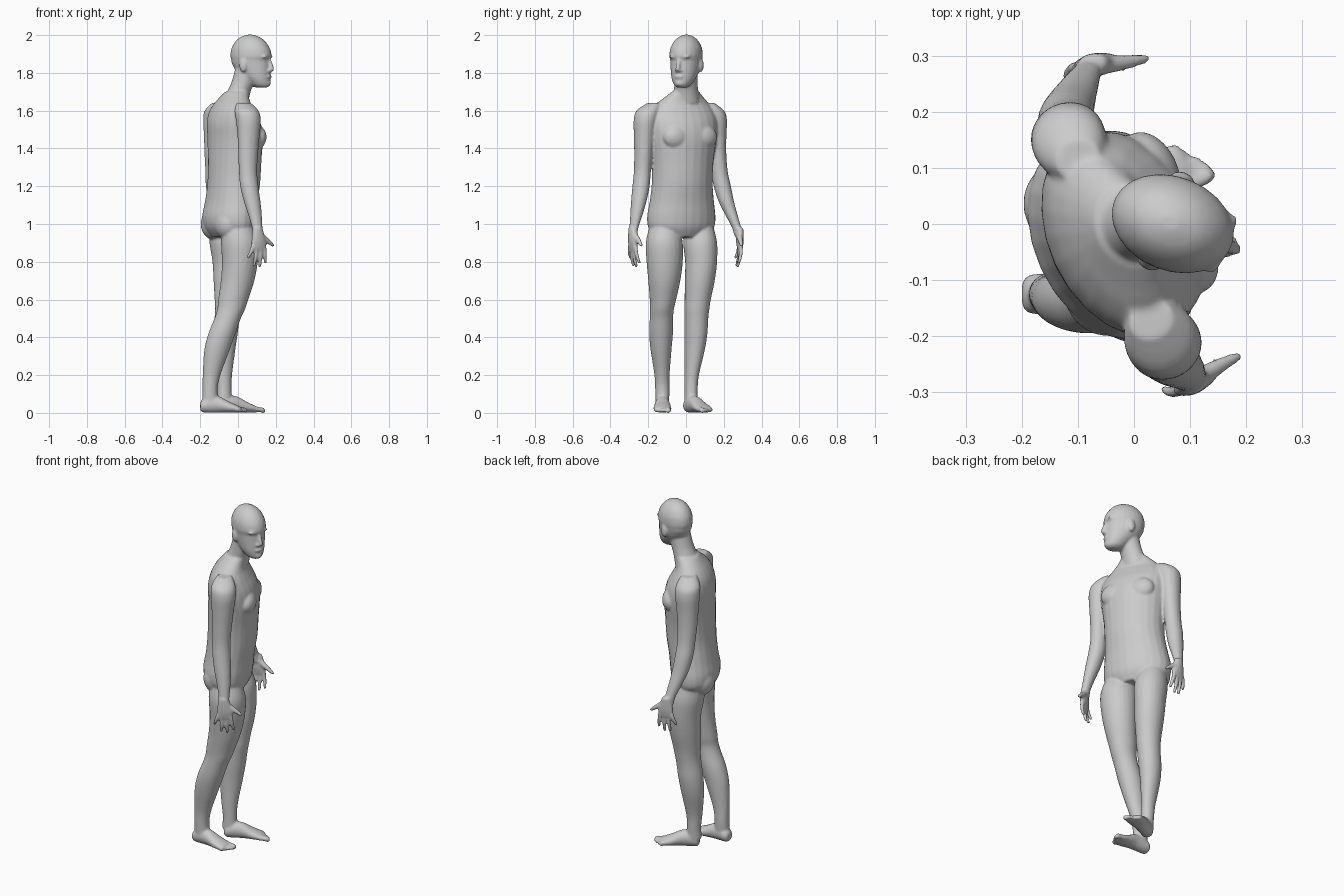
import bpy, bmesh
from math import sin, cos, pi, radians
from mathutils import Vector, Matrix

bm = bmesh.new()
UP = Vector((0, 0, 1))


def frame(deg):
    """Forward and left directions for a part turned by deg from +x."""
    a = radians(deg)
    return Vector((cos(a), sin(a), 0)), Vector((-sin(a), cos(a), 0))


def loft(rings, u, v, n=24, sub=4):
    """Skin ellipses (x, y, z, half along u, half along v), smoothly interpolated."""
    R = [Vector(r) for r in rings]
    R = [R[0]] + R + [R[-1]]
    fine = []
    for i in range(1, len(R) - 2):
        a, b, c, d = R[i - 1:i + 3]
        for k in range(sub):
            t = k / sub
            fine.append(b + (c - a) * (t / 2) + (a * 2 - b * 5 + c * 4 - d) * (t * t / 2)
                        + (b * 3 - a - c * 3 + d) * (t ** 3 / 2))
    fine.append(R[-1])
    loops = []
    for r in fine:
        p = Vector(r[:3])
        loops.append([bm.verts.new(p + u * (r[3] * cos(2 * pi * j / n)) + v * (r[4] * sin(2 * pi * j / n)))
                      for j in range(n)])
    for A, B in zip(loops, loops[1:]):
        for j in range(n):
            bm.faces.new((A[j], A[(j + 1) % n], B[(j + 1) % n], B[j]))
    bm.faces.new(loops[0][::-1])
    bm.faces.new(loops[-1])


def column(rings, deg):
    """Upright part: rings are (z, x, y, half width, half depth)."""
    f, l = frame(deg)
    loft([(x, y, z, a, b) for z, x, y, a, b in rings], l, f)


def tube(points, radii):
    d = (points[-1] - points[0]).normalized()
    u = d.orthogonal().normalized()
    rings = [(*p, r, r) for p, r in zip(points, radii)]
    end = points[-1] + d * radii[-1] * 0.7
    rings.append((*end, radii[-1] * 0.4, radii[-1] * 0.4))
    loft(rings, u, d.cross(u), 12, 2)


def blob(c, deg, rf, rl, rz):
    M = Matrix.Translation(c) @ Matrix.Rotation(radians(deg), 4, 'Z') @ Matrix.Diagonal((rf, rl, rz, 1))
    bmesh.ops.create_uvsphere(bm, u_segments=24, v_segments=16, radius=1, matrix=M)


# torso, turned towards the left
column([(0.93, -.04, -.025, .13, .09), (0.98, -.045, -.025, .182, .122), (1.04, -.045, -.025, .19, .133),
        (1.12, -.035, -.022, .178, .13), (1.22, -.022, -.02, .167, .133), (1.33, -.018, -.018, .17, .135),
        (1.45, -.015, -.015, .185, .137), (1.53, -.022, -.018, .193, .13), (1.59, -.03, -.02, .185, .108),
        (1.635, -.03, -.018, .15, .085), (1.67, -.02, -.01, .11, .07), (1.70, -.005, -.003, .075, .062)], 25)
f, l = frame(25)
for s in (-1, 1):
    blob(Vector((-.045, -.025, 1.0)) - f * .045 + l * s * .085, 25, .075, .08, .085)   # buttocks
    blob(Vector((-.015, -.015, 1.46)) + f * .085 + l * s * .08, 25, .05, .075, .065)   # chest muscles

# neck
column([(1.64, -.015, 0, .075, .068), (1.70, .005, 0, .066, .062), (1.75, .025, 0, .061, .06),
        (1.82, .045, 0, .06, .06)], 0)

# head, turned slightly to the right
f, l = frame(-22)
H = Vector((.07, 0, 0))
head = [(1.722, .06, .022, .028), (1.735, .052, .042, .052), (1.77, .034, .062, .072), (1.81, .012, .073, .094),
        (1.85, -.001, .079, .105), (1.868, -.003, .081, .106), (1.89, -.001, .084, .113), (1.93, -.003, .08, .105),
        (1.965, -.005, .064, .083), (1.988, -.006, .042, .055), (2.002, -.006, .014, .018)]
column([(z, *(H + f * c)[:2], a, b) for z, c, a, b in head], -22)
for s in (-1, 1):
    blob(H + f * -.014 + l * s * .08 + UP * 1.84, -22, .022, .013, .036)        # ears
    blob(H + f * .092 + l * s * .032 + UP * 1.886, -22, .014, .026, .01)        # brows
    blob(H + f * .106 + l * s * .009 + UP * 1.812, -22, .014, .012, .009)       # nostrils
tube([H + f * c + UP * z for c, z in ((.1, 1.875), (.112, 1.84), (.12, 1.818))], (.01, .012, .011))  # nose
blob(H + f * .1 + UP * 1.78, -22, .014, .026, .012)                             # lips
blob(H + f * .094 + UP * 1.745, -22, .017, .022, .016)                          # chin

# legs: right trails behind, left stands upright
column([(0.98, .0, -.115, .08, .085), (0.9, .01, -.115, .098, .1), (0.8, .01, -.113, .096, .095),
        (0.7, -.002, -.115, .085, .089), (0.6, -.025, -.122, .07, .08), (0.55, -.036, -.127, .063, .074),
        (0.5, -.055, -.13, .062, .07), (0.42, -.085, -.132, .063, .072), (0.33, -.112, -.132, .055, .067),
        (0.2, -.14, -.127, .04, .047), (0.12, -.148, -.125, .038, .04), (0.05, -.145, -.125, .035, .045)], 5)
column([(0.98, -.07, .07, .075, .085), (0.9, -.055, .075, .088, .098), (0.8, -.045, .08, .083, .092),
        (0.7, -.045, .073, .078, .086), (0.6, -.05, .062, .068, .075), (0.55, -.052, .058, .065, .07),
        (0.5, -.058, .055, .062, .068), (0.42, -.068, .052, .06, .068), (0.33, -.075, .045, .052, .062),
        (0.2, -.075, .03, .037, .045), (0.12, -.072, .027, .034, .038), (0.05, -.07, .025, .033, .042)], 25)


def foot(x, y, deg, inner):
    f, l = frame(deg)
    heel = Vector((x, y, 0))
    prof = [(0, .018, .018, .034), (.012, .034, .034, .037), (.05, .037, .046, .046), (.1, .039, .043, .044),
            (.15, .046, .03, .031), (.19, .048, .021, .022), (.215, .044, .014, .016)]
    loft([(*(heel + f * d + UP * c), w, h) for d, w, h, c in prof], l, UP)
    for i, end in enumerate((.25, .248, .238, .225, .21)):                      # toes
        side = l * inner * (.033 - .0165 * i)
        r = .015 if i == 0 else .0105
        tube([heel + f * (end - .06) + side + UP * .02, heel + f * (end - .025) + side + UP * .017,
              heel + f * (end - r * .6) + side + UP * .012], (r, r * .9, r * .95))


foot(-.2, -.125, 0, 1)
foot(-.095, .008, 27, -1)

# arms: shared thickness, separate centre lines
thick = [(1.64, .035, .04), (1.6, .062, .064), (1.55, .061, .067), (1.47, .053, .06), (1.38, .047, .054),
         (1.28, .044, .049), (1.2, .045, .049), (1.12, .04, .045), (1.05, .032, .037), (0.98, .023, .029),
         (0.94, .021, .031)]
right = [(.03, -.17), (.045, -.2), (.055, -.215), (.056, -.222), (.054, -.226), (.053, -.231), (.06, -.238),
         (.075, -.25), (.09, -.262), (.102, -.276), (.105, -.28)]
left = [(-.1, .115), (-.113, .14), (-.118, .155), (-.122, .16), (-.125, .165), (-.125, .176), (-.122, .192),
        (-.113, .213), (-.1, .24), (-.085, .268), (-.078, .278)]
for path in (right, left):
    column([(z, x, y, a, b) for (z, a, b), (x, y) in zip(thick, path)], 25)


def hand(x, y, deg, inward):
    f, l = frame(deg)

    def at(c, s, z):
        return Vector((x, y, z)) + f * c + l * inward * s
    palm = [(.98, 0, .02, .026), (.94, .004, .02, .036), (.9, .007, .018, .044), (.865, .007, .012, .041)]
    column([(z, *at(c, 0, z)[:2], a, b) for z, c, a, b in palm], deg)
    for c0, c1, z1 in ((-.028, -.05, .822), (-.008, -.014, .78), (.015, .019, .776), (.038, .053, .796)):
        mid = (z1 + .88) / 2
        tube([at(c0, 0, .885), at((c0 + c1) / 2, .002, mid), at(c1, .014, z1)], (.0115, .0105, .0085))
    tube([at(.012, .004, .945), at(.055, .006, .915), at(.095, .006, .886)], (.018, .014, .009))


hand(.104, -.284, 27, 1)
hand(-.074, .284, 10, -1)

# fuse all parts into one smooth skin
bmesh.ops.recalc_face_normals(bm, faces=bm.faces)
mesh = bpy.data.meshes.new("human_figure")
bm.to_mesh(mesh)
bm.free()
body = bpy.data.objects.new("human_figure", mesh)
bpy.context.collection.objects.link(body)
fuse = body.modifiers.new("fuse", 'REMESH')
fuse.mode = 'VOXEL'
fuse.voxel_size = 0.0065
fuse.use_smooth_shade = True
soften = body.modifiers.new("soften", 'SMOOTH')
soften.factor = 0.5
soften.iterations = 5
